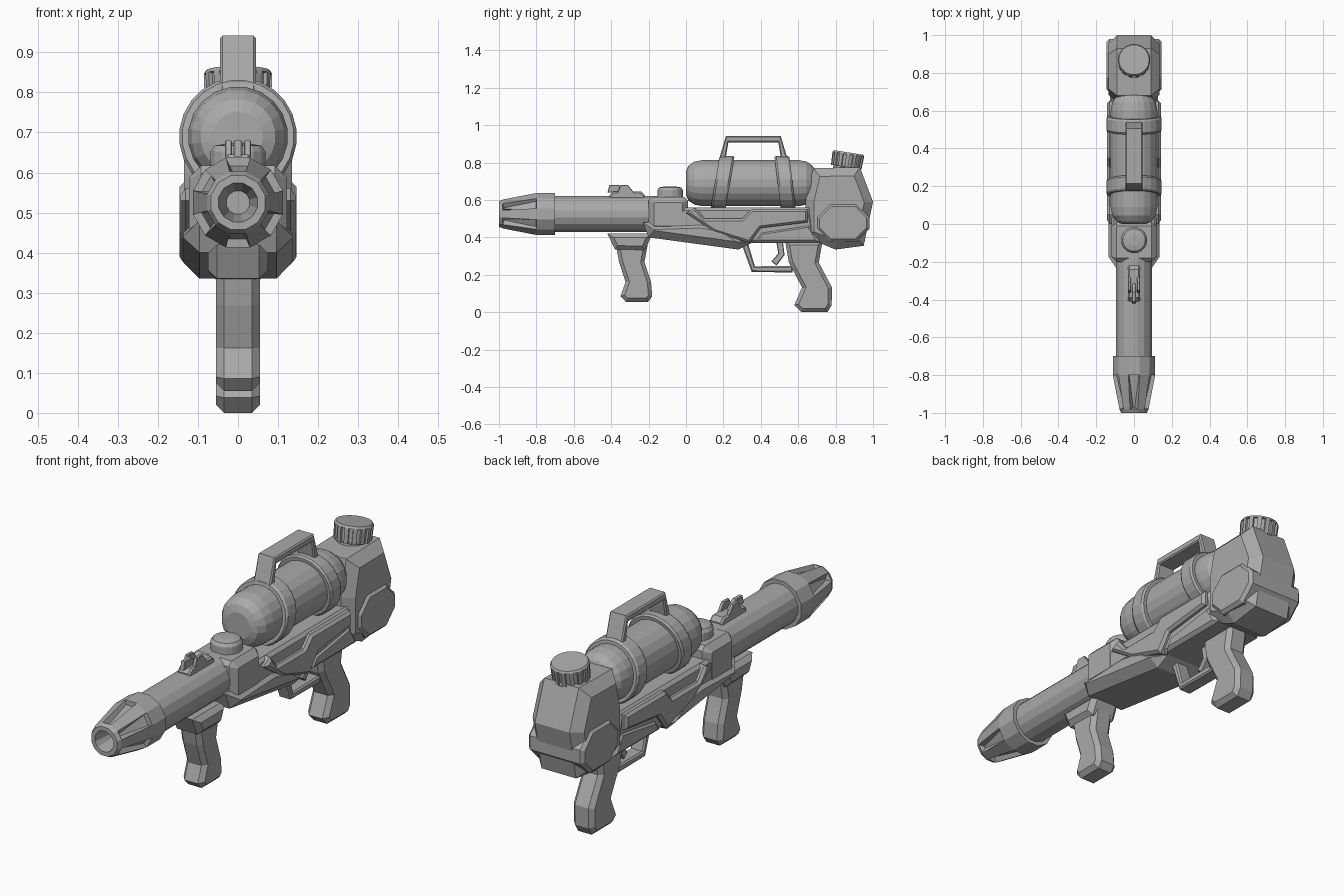
import bpy, bmesh
from math import pi, sin, cos, radians
from mathutils import Matrix, Vector

if "Cube" in bpy.data.objects:
    bpy.data.objects.remove(bpy.data.objects["Cube"])

shade = (.4, .4, .4, 1)
grey = bpy.data.materials.new("matte grey")
grey.use_nodes = True
grey.diffuse_color = shade
grey.node_tree.nodes["Principled BSDF"].inputs["Base Color"].default_value = shade


def finish(bm, name):
    bmesh.ops.recalc_face_normals(bm, faces=bm.faces)
    mesh = bpy.data.meshes.new(name)
    bm.to_mesh(mesh)
    bm.free()
    mesh.materials.append(grey)
    part = bpy.data.objects.new(name, mesh)
    bpy.context.scene.collection.objects.link(part)
    return part


def slab(name, profile, half_width, chamfer, centre_x=0):
    """Side profile of (y, z) points spread across x, with chamfered flanks."""
    bm = bmesh.new()
    reach = half_width - chamfer
    right, left = [[bm.verts.new((centre_x + side * reach, y, z)) for y, z in profile]
                   for side in (-1, 1)]
    for i in range(len(profile)):
        bm.faces.new((right[i - 1], right[i], left[i], left[i - 1]))
    flanks = [bm.faces.new(right), bm.faces.new(left)]
    bmesh.ops.recalc_face_normals(bm, faces=bm.faces)
    bmesh.ops.inset_individual(bm, faces=flanks, thickness=chamfer, depth=chamfer,
                               use_even_offset=True)
    return finish(bm, name)


def cut_box(front, back, bottom, top, corner):
    """Rectangle profile with its four corners cut off."""
    points = []
    for y, z, inward, upward in ((front, bottom, 1, 1), (front, top, 1, -1),
                                 (back, top, -1, -1), (back, bottom, -1, 1)):
        pair = [(y + inward * corner, z), (y, z + upward * corner)]
        points += pair if inward == upward else pair[::-1]
    return points


def ribbon(path, thickness):
    """Profile of a bent strap that follows a path with mitred corners."""
    path = [Vector(p) for p in path]
    outer, inner = [], []
    for i, point in enumerate(path):
        before = path[max(i - 1, 0)]
        after = path[min(i + 1, len(path) - 1)]
        along = (after - before).normalized()
        across = Vector((-along.y, along.x)) * thickness / 2
        outer.append(point + across)
        inner.append(point - across)
    return outer + inner[::-1]


def grip(name, y, top, foot, depth, bend):
    """Hand grip: waisted below the neck, flared at the heel, bent backwards."""
    front, back = [], []
    for drop, shift, girth in ((0, 0, 1), (.3, 0, .8), (.65, 1, .8), (.9, .7, 1), (1, .8, .7)):
        z = top + (foot - top) * drop
        middle = y + bend * shift
        front.append((middle - depth * girth, z))
        back.append((middle + depth * girth, z))
    return slab(name, front + back[::-1], half_width=.055, chamfer=.02)


def lathe(name, profile, origin, tilt=-90, sides=20, band=None, depth=0, pinch=0,
          skew=0, closed=False):
    """Turn (distance, radius) points; every other face of one band may be sunk."""
    bm = bmesh.new()
    turns = [(k - .5) * 2 * pi / sides for k in range(sides)]
    rings = [[bm.verts.new((r * cos(a), r * sin(a), h)) for a in turns] for h, r in profile]
    bands = []
    for low, high in zip(rings, rings[1:] + rings[:1] if closed else rings[1:]):
        bands.append([bm.faces.new((low[k - 1], low[k], high[k], high[k - 1]))
                      for k in range(sides)])
    if not closed:
        bm.faces.new(rings[0])
        bm.faces.new(rings[-1])
    bmesh.ops.recalc_face_normals(bm, faces=bm.faces)
    if band is not None:
        sunk = bands[band][::2]
        bmesh.ops.inset_individual(bm, faces=sunk, thickness=depth / 3, depth=-depth)
        for face in sunk:
            tip = sorted(face.verts, key=lambda v: v.co.z)[:2]
            middle = (tip[0].co + tip[1].co) / 2
            for v in tip:
                v.co = v.co.lerp(middle, pinch)
    bm.transform(Matrix.Translation(origin) @ Matrix.Rotation(radians(tilt), 4, 'X'))
    for v in bm.verts:
        v.co.y += skew * (v.co.z - origin[2])
    return finish(bm, name)


# Barrel and fluted nozzle with a hollow muzzle
bore_z = .525
lathe("nozzle", [(.12, .03), (0, .05), (0, .07), (.02, .08), (.2, .116), (.3, .116), (.3, .09)],
      origin=(0, -1, bore_z), sides=12, band=3, depth=.02, pinch=.75)
lathe("barrel", [(0, .097), (.6, .097)], origin=(0, -.72, bore_z), sides=16)

# Front collar with slanted vents on both flanks
collar = slab("collar", [(-.44, .42), (-.4, .61), (-.17, .62), (-.22, .4), (-.4, .4)],
              half_width=.12, chamfer=.045)
for side in (-1, 1):
    for i in range(3):
        edge = i * .05 - .39
        vent = slab("vent_cutter", [(edge + run, .46 + run * 2) if run else (edge, .46)
                                    for run in (0, .06)] +
                    [(edge + .03 + run, .46 + run * 2) for run in (.06, 0)],
                    half_width=.03, chamfer=.001, centre_x=side * .125)
        vent.hide_render = True
        vent.hide_viewport = True
        cut = collar.modifiers.new("vent", 'BOOLEAN')
        cut.operation = 'DIFFERENCE'
        cut.solver = 'EXACT'
        cut.object = vent

# Sight
slab("sight_base", cut_box(front=-.41, back=-.22, bottom=.58, top=.645, corner=.02),
     half_width=.033, chamfer=.008)
slab("sight_post", [(-.42, .64), (-.41, .68), (-.36, .68), (-.31, .64)],
     half_width=.011, chamfer=.003)
for side, label in ((-1, "right"), (1, "left")):
    slab("sight_ear_" + label, [(-.37, .63), (-.35, .68), (-.31, .68), (-.27, .63)],
         half_width=.009, chamfer=.003, centre_x=side * .024)

# Pump button on its block
slab("button_block", cut_box(front=-.2, back=.01, bottom=.43, top=.617, corner=.02),
     half_width=.122, chamfer=.03)
lathe("pump_button", [(0, .07), (.045, .07), (.06, .06), (.065, .03)],
      origin=(0, -.085, .607), tilt=0, sides=16)

# Receiver and side mouldings
slab("receiver", [(-.18, .5), (0, .56), (.66, .56), (.7, .37), (.3, .37), (-.18, .42)],
     half_width=.12, chamfer=.015)
slab("handguard", [(-.23, .48), (-.2, .4), (.28, .335), (.35, .37), (.2, .47), (.08, .49)],
     half_width=.136, chamfer=.04)
slab("side_frame", [(0, .53), (.05, .56), (.1, .5), (.3, .5), (.35, .55), (.65, .55),
                    (.65, .48), (.4, .45), (.34, .37), (.15, .43)],
     half_width=.143, chamfer=.012)
slab("lower_rail", [(.4, .43), (.66, .47), (.72, .37), (.36, .37)],
     half_width=.128, chamfer=.015)

# Tank with rounded ends, bands and carrying handle
tank_z, tank_radius, tank_back = .69, .125, .69
arc = [(1 - cos(turn), sin(turn)) for turn in (0, pi / 6, pi / 3, pi / 2)]
dome = [(.09 * rise, tank_radius * (1 + spread) / 2) for rise, spread in arc]
lathe("tank", dome + [(tank_back - h, r) for h, r in reversed(dome)], origin=(0, 0, tank_z))
for label, y, skew in (("front", .155, .17), ("rear", .49, -.12)):
    lathe("tank_band_" + label, [(0, .12), (0, .14), (.01, .147), (.07, .147), (.08, .14), (.08, .12)],
          origin=(0, y, tank_z), sides=24, skew=skew, closed=True)
slab("carry_handle", ribbon([(.19, .8), (.22, .925), (.5, .925), (.53, .8)], thickness=.036),
     half_width=.045, chamfer=.006)

# Rear reservoir, side plates and ribbed cap
slab("rear_reservoir", [(.64, .4), (.64, .6), (.68, .77), (.93, .775), (1, .59), (.95, .355),
                        (.8, .335)],
     half_width=.135, chamfer=.045)
slab("rear_side_plate", cut_box(front=.7, back=.98, bottom=.375, top=.58, corner=.07),
     half_width=.146, chamfer=.015)
lathe("filler_cap", [(-.03, .07), (.01, .07), (.01, .083), (.08, .086), (.09, .08)],
      origin=(0, .855, .765), tilt=-9, sides=28, band=2, depth=.009)

# Trigger guard and trigger
slab("trigger_guard", ribbon([(.31, .38), (.36, .23), (.57, .23)], thickness=.035),
     half_width=.035, chamfer=.007)
slab("trigger", ribbon([(.5, .38), (.51, .31), (.47, .26)], thickness=.035),
     half_width=.017, chamfer=.004)

# Grips and the front mount
grip("rear_grip", y=.63, top=.38, foot=0, depth=.1, bend=.07)
grip("front_grip", y=-.29, top=.36, foot=.055, depth=.085, bend=.035)
slab("front_grip_mount", [(-.42, .42), (-.38, .335), (-.22, .33), (-.18, .42)],
     half_width=.075, chamfer=.022)
